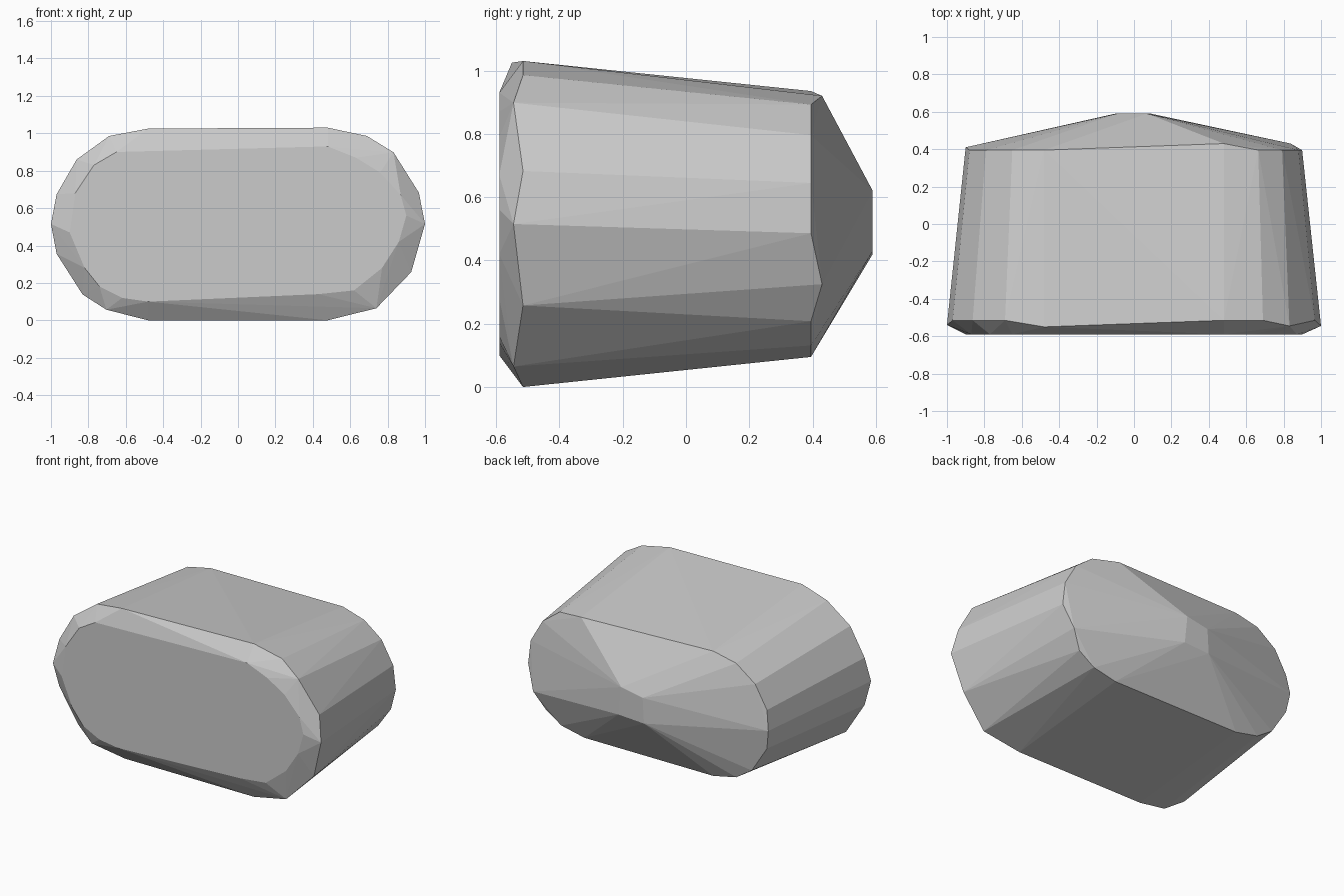
import bpy
import bmesh
from math import radians, cos, sin

cube = bpy.data.objects.get("Cube")
if cube:
    bpy.data.objects.remove(cube, do_unlink=True)

HALF_STRAIGHT = 0.48
MID_HEIGHT = 0.515
RIGHT, LEFT = 1, -1


def arc(side, radius, y, angles):
    """Points on one rounded end of an oblong cross-section."""
    return [(side * (HALF_STRAIGHT + radius * cos(radians(a))),
             y,
             MID_HEIGHT + radius * sin(radians(a))) for a in angles]


def flat(y, outline):
    """Points of an outline lying in a plane facing front or back."""
    return [(x, y, z) for x, z in outline]


points = []

# Front rim, a slightly uneven ring at the widest section
points += arc(RIGHT, 0.515, -0.515, [90, 66, 19, -30, -90])
points += arc(RIGHT, 0.52, -0.545, [47.5, 0, -60])
points += arc(LEFT, 0.515, -0.515, [66, 42, 18, -18, -47, -90])
points += arc(LEFT, 0.51, -0.55, [90, -64])
points += arc(LEFT, 0.52, -0.54, [0])

# Flat front panel inside the rim
points += flat(-0.59, [
    (0.48, 0.93), (0.63, 0.87), (0.76, 0.79), (0.87, 0.67), (0.90, 0.56),
    (0.86, 0.42), (0.77, 0.28), (0.62, 0.16), (0.43, 0.14),
    (-0.48, 0.10), (-0.62, 0.12), (-0.74, 0.18), (-0.82, 0.28),
    (-0.90, 0.47), (-0.87, 0.68), (-0.77, 0.83), (-0.65, 0.90)])

# Narrower back shoulder
points += arc(RIGHT, 0.42, 0.395, [64, 42, 18, -4, -47, -66, -90])
points += arc(RIGHT, 0.405, 0.43, [90, -28])
points += arc(LEFT, 0.42, 0.395, [90, 66, 42, 18, -18, -47, -66, -90])
points += arc(LEFT, 0.42, 0.41, [0])

# Small blunt tip at the back
points += flat(0.59, [(0.07, 0.62), (-0.09, 0.59), (-0.10, 0.42), (0.09, 0.43)])

# Wrap the sections in one faceted skin
bm = bmesh.new()
for p in points:
    bm.verts.new(p)
hull = bmesh.ops.convex_hull(bm, input=bm.verts[:])
spare = {v for v in hull["geom_interior"] + hull["geom_unused"]
         if isinstance(v, bmesh.types.BMVert)}
bmesh.ops.delete(bm, geom=list(spare), context="VERTS")
bmesh.ops.dissolve_limit(bm, angle_limit=radians(0.5),
                         verts=bm.verts[:], edges=bm.edges[:])
bmesh.ops.recalc_face_normals(bm, faces=bm.faces[:])

mesh = bpy.data.meshes.new("faceted_body")
bm.to_mesh(mesh)
bm.free()
body = bpy.data.objects.new("faceted_body", mesh)
bpy.context.collection.objects.link(body)

# Plain grey surface
grey = (0.6, 0.6, 0.6, 1)
mat = bpy.data.materials.new("light_grey")
mat.use_nodes = True
mat.diffuse_color = grey
mat.node_tree.nodes["Principled BSDF"].inputs["Base Color"].default_value = grey
mesh.materials.append(mat)
